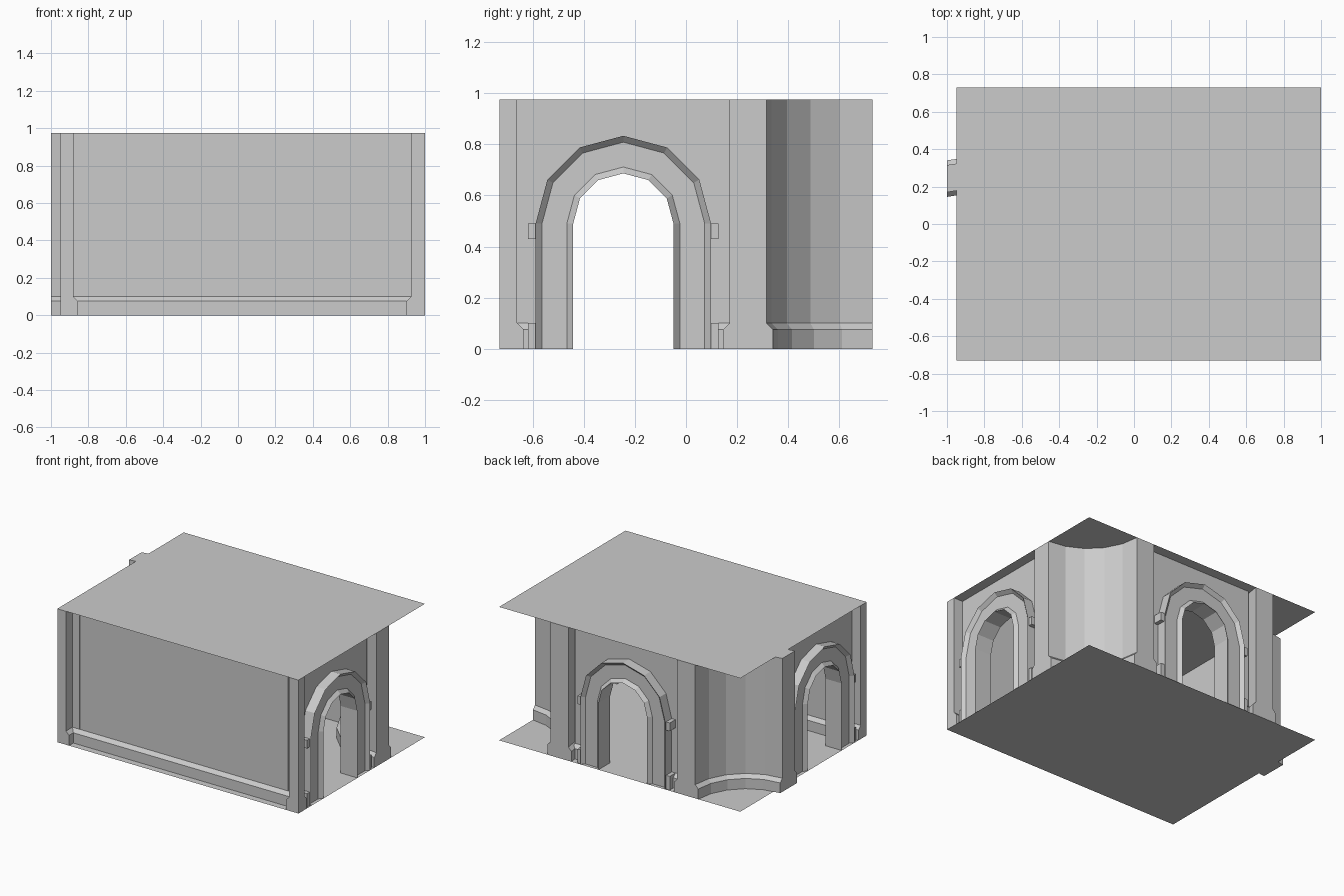
import bpy, bmesh, math
from mathutils import Matrix, Vector

cube = bpy.data.objects.get("Cube")
if cube:
    bpy.data.objects.remove(cube)

H = 0.975          # room height
X0, X1, Y = -0.95, 1.0, 0.73
SPRING = 0.49      # height where the arches begin
R_OUT, R_IN = 0.343, 0.196
DEEP = 0.06        # wall thickness behind the outer face

stone = bpy.data.materials.new("grey_stone")
stone.use_nodes = True
stone.diffuse_color = (0.6, 0.6, 0.6, 1)
stone.node_tree.nodes["Principled BSDF"].inputs["Base Color"].default_value = (0.6, 0.6, 0.6, 1)


def finish(name, bm, matrix=None):
    bmesh.ops.remove_doubles(bm, verts=bm.verts, dist=0.0002)
    bmesh.ops.recalc_face_normals(bm, faces=bm.faces)
    if matrix:
        bm.transform(matrix)
    mesh = bpy.data.meshes.new(name)
    bm.to_mesh(mesh)
    bm.free()
    mesh.materials.append(stone)
    obj = bpy.data.objects.new(name, mesh)
    bpy.context.scene.collection.objects.link(obj)


def face(bm, points):
    bm.faces.new([bm.verts.new(p) for p in points])


def sweep(bm, rows, caps=False, closed=False):
    """Join neighbouring rows of points with quads."""
    for a, b in zip(rows, rows[1:]):
        n = len(a)
        for i in range(n if closed else n - 1):
            j = (i + 1) % n
            face(bm, (a[i], a[j], b[j], b[i]))
    if caps:
        face(bm, rows[0])
        face(bm, rows[-1])


def block(bm, u0, u1, d0, d1, z0, z1):
    rows = [[(u0, d0, z), (u1, d0, z), (u1, d1, z), (u0, d1, z)] for z in (z0, z1)]
    sweep(bm, rows, True, True)


def arch_line(r, d):
    arc = [(-r * math.cos(math.pi * i / 6), d, SPRING + r * math.sin(math.pi * i / 6))
           for i in range(7)]
    return [(-r, d, 0)] + arc + [(r, d, 0)]


def pierced_sheet(bm, half, r, d):
    """Flat wall with an arched hole."""
    line = arch_line(r, d)
    for s in (-1, 1):
        face(bm, [(s * half, d, 0), (s * r, d, 0), (s * r, d, SPRING), (s * half, d, SPRING)])
        face(bm, [(s * half, d, SPRING), (s * r, d, SPRING), (s * r, d, H), (s * half, d, H)])
    for p, q in zip(line[1:-1], line[2:-1]):
        face(bm, [p, q, (q[0], d, H), (p[0], d, H)])


def skirting(bm, u0, u1, d=0, out=1):
    profile = ((0, 0.1), (0.025, 0.075), (0.025, 0))
    sweep(bm, [[(u, d + out * a, z) for a, z in profile] for u in (u0, u1)])


def arched_wall(side, half, origin, angle, reach):
    """Wall with framed arch; local +y points out of the room."""
    place = Matrix.Translation(origin) @ Matrix.Rotation(angle, 4, 'Z')
    bm = bmesh.new()
    pierced_sheet(bm, half, R_OUT, 0)
    pierced_sheet(bm, half, R_IN, -DEEP)
    for s in (-1, 1):
        skirting(bm, s * half, s * R_OUT)
    finish(side + "_wall", bm, place)

    # Hollow-faced frame around the opening
    bm = bmesh.new()
    profile = ((R_OUT, 0), (R_OUT, reach), (R_OUT - 0.025, reach - 0.025),
               (R_IN + 0.025, reach - 0.025), (R_IN, reach), (R_IN, -DEEP))
    sweep(bm, [arch_line(r, d) for r, d in profile])
    finish(side + "_arch_frame", bm, place)

    # Capitals and plinths beside the frame
    bm = bmesh.new()
    for s in (-1, 1):
        for z0, z1 in ((0.43, SPRING), (0, 0.1)):
            block(bm, s * (R_OUT - 0.01), s * (R_OUT + 0.03), 0, reach - 0.01, z0, z1)
    finish(side + "_arch_capitals", bm, place)


# Floor and ceiling sheets
for name, z in (("floor", 0), ("ceiling", H)):
    bm = bmesh.new()
    face(bm, [(X0, -Y, z), (X1, -Y, z), (X1, Y, z), (X0, Y, z)])
    finish(name, bm)

# Three arched walls
MID = -0.245
arched_wall("right", 0.415, Vector((0.925, MID, 0)), -math.pi / 2, 0.075)
arched_wall("left", 0.415, Vector((-0.88, MID, 0)), math.pi / 2, 0.07)
arched_wall("back", 0.44, Vector((0, 0.655, 0)), 0, 0.075)

# Plain front wall with skirting on both faces
bm = bmesh.new()
for d, out in ((-0.655, -1), (-0.655 + DEEP, 1)):
    face(bm, [(-0.88, d, 0), (0.925, d, 0), (0.925, d, H), (-0.88, d, H)])
    skirting(bm, -0.88, 0.925, d, out)
finish("front_wall", bm)

# Curved corner walls around the two back corners
profile = ((0.585, 0), (0.585, 0.075), (0.56, 0.1), (0.56, H),
           (0.415, H), (0.415, 0.1), (0.39, 0.075), (0.39, 0))
for side, s in (("left", -1), ("right", 1)):
    rows = []
    for i in range(6):
        a = math.radians(18 * i)
        rows.append([(s * (1 - r * math.sin(a)), Y - r * math.cos(a), z) for r, z in profile])
    bm = bmesh.new()
    sweep(bm, rows, True, True)
    finish(side + "_curved_wall", bm)

# Corner posts at the front, with a splayed foot
for side, x, s, w in (("left", X0, 1, 0.07), ("right", X1, -1, 0.075)):
    rows = []
    for z, e in ((0, 0.025), (0.075, 0.025), (0.1, 0), (H, 0)):
        xi, yi = x + s * (w + e), -0.66 + e
        rows.append([(x, -Y, z), (xi, -Y, z), (xi, yi, z), (x, yi, z)])
    bm = bmesh.new()
    sweep(bm, rows, True, True)
    finish(side + "_front_post", bm)
